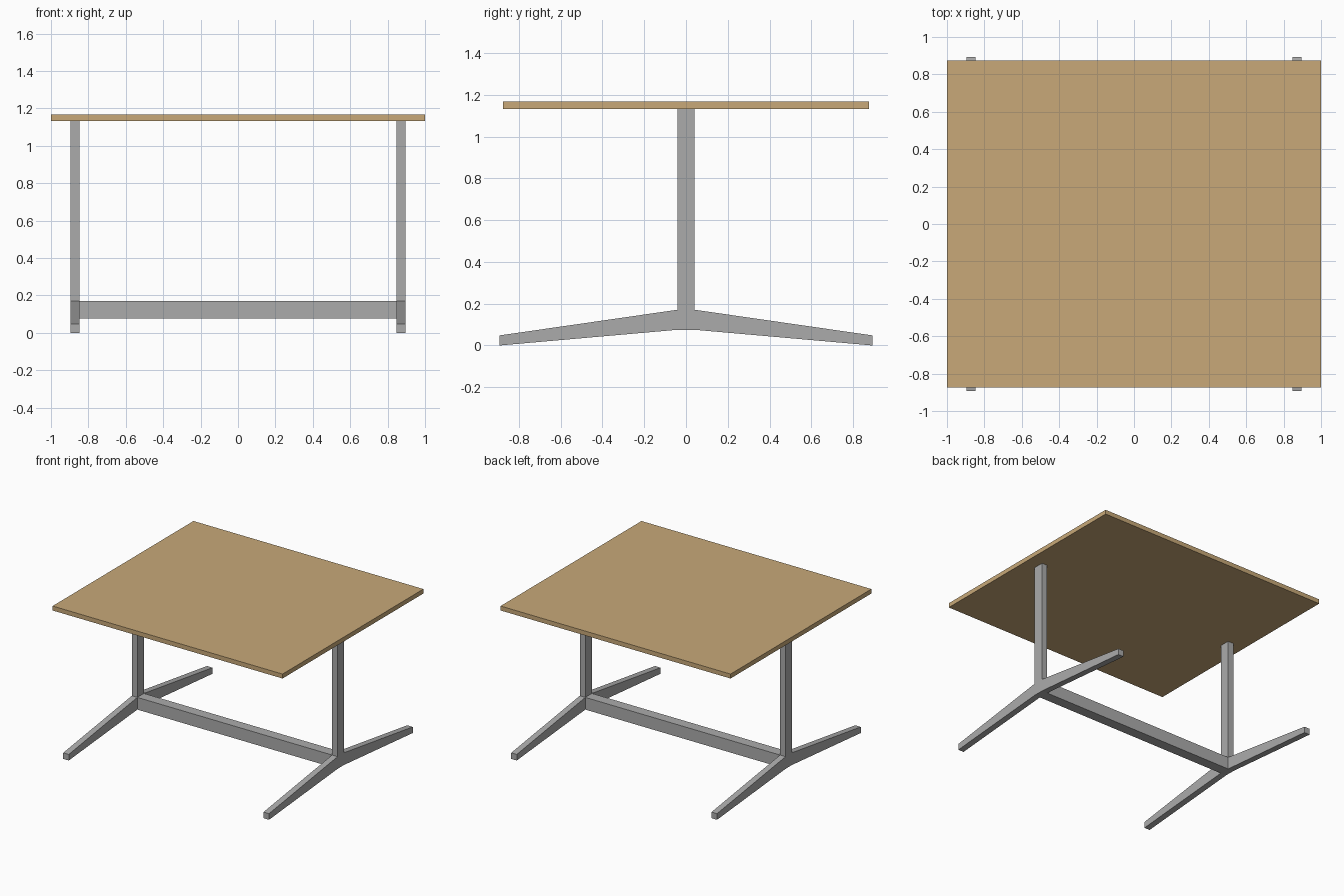
import bpy, bmesh
from mathutils import Vector

if "Cube" in bpy.data.objects:
    bpy.data.objects.remove(bpy.data.objects["Cube"])


def material(name, rgb):
    m = bpy.data.materials.new(name)
    m.diffuse_color = (*rgb, 1.0)
    m.use_nodes = True
    m.node_tree.nodes["Principled BSDF"].inputs["Base Color"].default_value = m.diffuse_color
    return m


WOOD = material("light wood", (0.578, 0.397, 0.19))
METAL = material("grey metal", (0.41, 0.41, 0.41))


def extrude_profile(name, profile, x0, x1, mat):
    """Extrude a (y, z) outline along x from x0 to x1."""
    bm = bmesh.new()
    face = bm.faces.new([bm.verts.new((x0, y, z)) for y, z in profile])
    geom = bmesh.ops.extrude_face_region(bm, geom=[face])["geom"]
    moved = [v for v in geom if isinstance(v, bmesh.types.BMVert)]
    bmesh.ops.translate(bm, verts=moved, vec=Vector((x1 - x0, 0, 0)))
    bmesh.ops.recalc_face_normals(bm, faces=bm.faces)
    mesh = bpy.data.meshes.new(name)
    bm.to_mesh(mesh)
    bm.free()
    mesh.materials.append(mat)
    obj = bpy.data.objects.new(name, mesh)
    bpy.context.collection.objects.link(obj)
    return obj


def rect(half_y, z0, z1):
    return [(-half_y, z0), (half_y, z0), (half_y, z1), (-half_y, z1)]


TOP_Z, UNDER_Z = 1.167, 1.132
HUB_LOW, HUB_HIGH = 0.075, 0.171
POST, FOOT = 0.041, 0.893
X_IN, X_OUT = 0.847, 0.895

# Table top
extrude_profile("table_top", rect(0.875, UNDER_Z, TOP_Z), -1.0, 1.0, WOOD)

# End frames: post and two tapering feet in one outline
half = [(POST, HUB_LOW), (FOOT, 0.0), (FOOT, 0.048), (POST, HUB_HIGH), (POST, UNDER_Z)]
outline = half + [(-y, z) for y, z in reversed(half)]
extrude_profile("left_leg_frame", outline, -X_OUT, -X_IN, METAL)
extrude_profile("right_leg_frame", outline, X_IN, X_OUT, METAL)

# Stretcher joining the frames
extrude_profile("stretcher", rect(POST, HUB_LOW, HUB_HIGH), -X_IN, X_IN, METAL)
